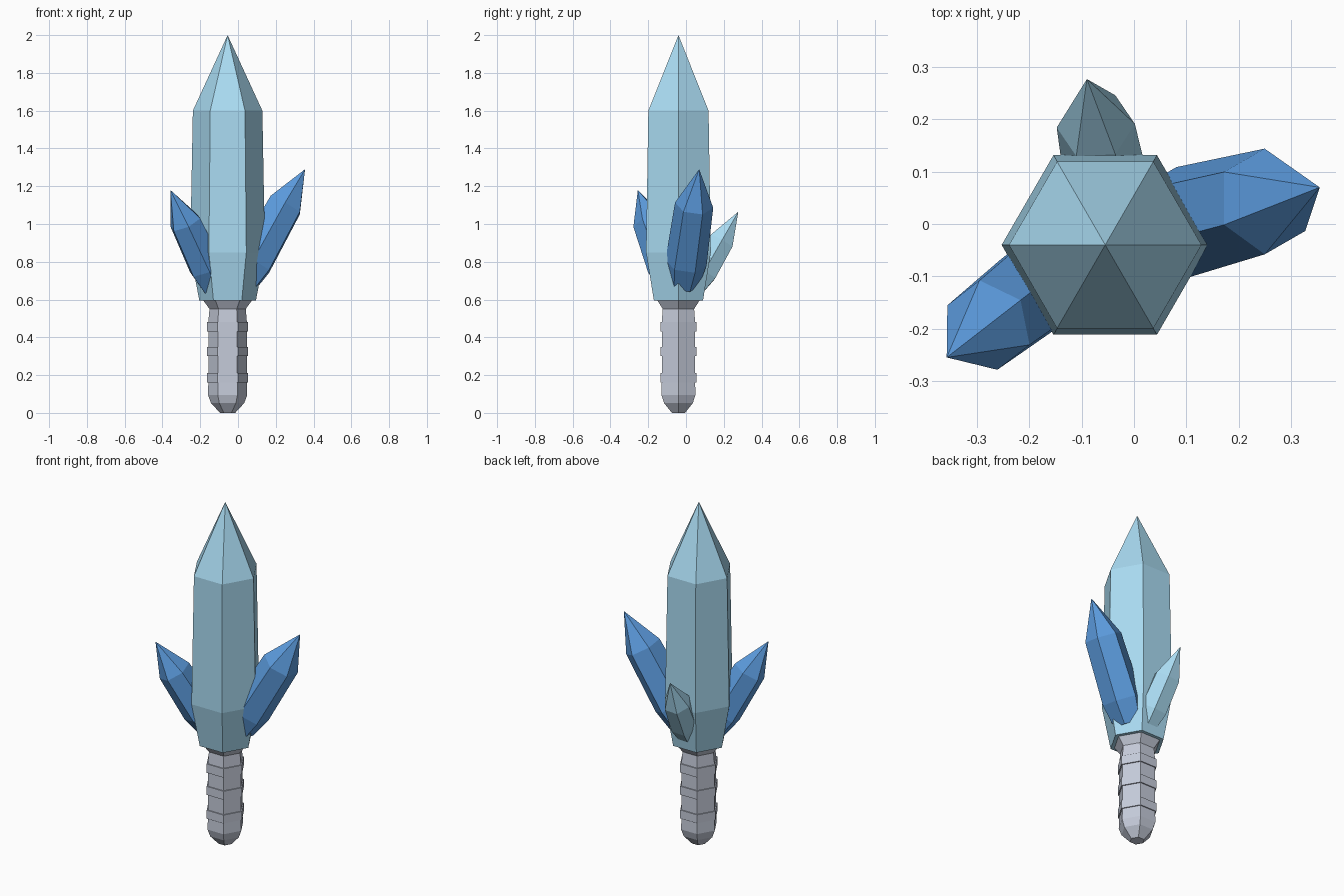
import bpy, bmesh, math
from mathutils import Vector, Matrix

if "Cube" in bpy.data.objects:
    bpy.data.objects.remove(bpy.data.objects["Cube"])


def material(name, rgb):
    m = bpy.data.materials.new(name)
    m.diffuse_color = (*rgb, 1)
    m.use_nodes = True
    m.node_tree.nodes["Principled BSDF"].inputs["Base Color"].default_value = m.diffuse_color
    return m


ICE = material("ice", (0.40, 0.71, 0.89))
BLUE = material("blue", (0.107, 0.33, 0.73))


def hex_lathe(name, profile, matrix, mat=None):
    """Six-sided turned solid from (radius, height) pairs; radius 0 is a point."""
    bm = bmesh.new()
    rings = []
    for r, z in profile:
        if r == 0:
            rings.append([bm.verts.new((0, 0, z))] * 6)
        else:
            rings.append([bm.verts.new((r * math.cos(i * math.pi / 3),
                                        r * math.sin(i * math.pi / 3), z)) for i in range(6)])
    for a, b in zip(rings, rings[1:]):
        for i in range(6):
            j = (i + 1) % 6
            quad = [a[i], a[j], b[j], b[i]]
            bm.faces.new(list(dict.fromkeys(quad)))
    for ring in (rings[0], rings[-1]):
        if ring[0] is not ring[1]:
            bm.faces.new(ring)
    bm.transform(matrix)
    bmesh.ops.recalc_face_normals(bm, faces=bm.faces)
    me = bpy.data.meshes.new(name)
    bm.to_mesh(me)
    bm.free()
    if mat:
        me.materials.append(mat)
    ob = bpy.data.objects.new(name, me)
    bpy.context.collection.objects.link(ob)
    return ob


def shard(name, tip, direction, corner, profile, mat):
    """Crystal hanging back from its tip; corner points towards one vertical edge."""
    z = Vector(direction).normalized()
    x = Vector(corner)
    x = (x - z * x.dot(z)).normalized()
    y = z.cross(x)
    rot = Matrix((x, y, z)).transposed().to_4x4()
    return hex_lathe(name, profile + [(0, 0)], Matrix.Translation(tip) @ rot, mat)


axis = Matrix.Translation((-0.055, -0.04, 0))

# blade: one large pointed crystal
hex_lathe("blade", [(0.15, 0.595), (0.198, 0.85), (0.184, 1.6), (0, 2.0)], axis, ICE)

# handle: rounded pommel, three raised bands and a flared collar
grip = [(0.04, 0), (0.088, 0.052), (0.104, 0.095)]
for low, high in ((0.16, 0.21), (0.30, 0.35), (0.43, 0.482)):
    grip += [(0.102, low), (0.109, low), (0.109, high), (0.102, high)]
grip += [(0.096, 0.55), (0.13, 0.597)]
hex_lathe("handle", grip, axis, material("handle_grey", (0.56, 0.6, 0.7)))

# side crystals
shard("right_crystal", (0.355, 0.07, 1.29), (0.48, 0.123, 0.868), (0, 1, -0.14),
      [(0.085, -0.70), (0.11, -0.57), (0.102, -0.219)], BLUE)
shard("left_crystal", (-0.358, -0.255, 1.18), (-0.40, -0.31, 0.866), (0, 0, 1),
      [(0.075, -0.59), (0.098, -0.475), (0.09, -0.2)], BLUE)
shard("back_crystal", (-0.09, 0.277, 1.065), (-0.094, 0.494, 0.861), (1, 0, 0),
      [(0.06, -0.46), (0.08, -0.37), (0.075, -0.18)], ICE)
